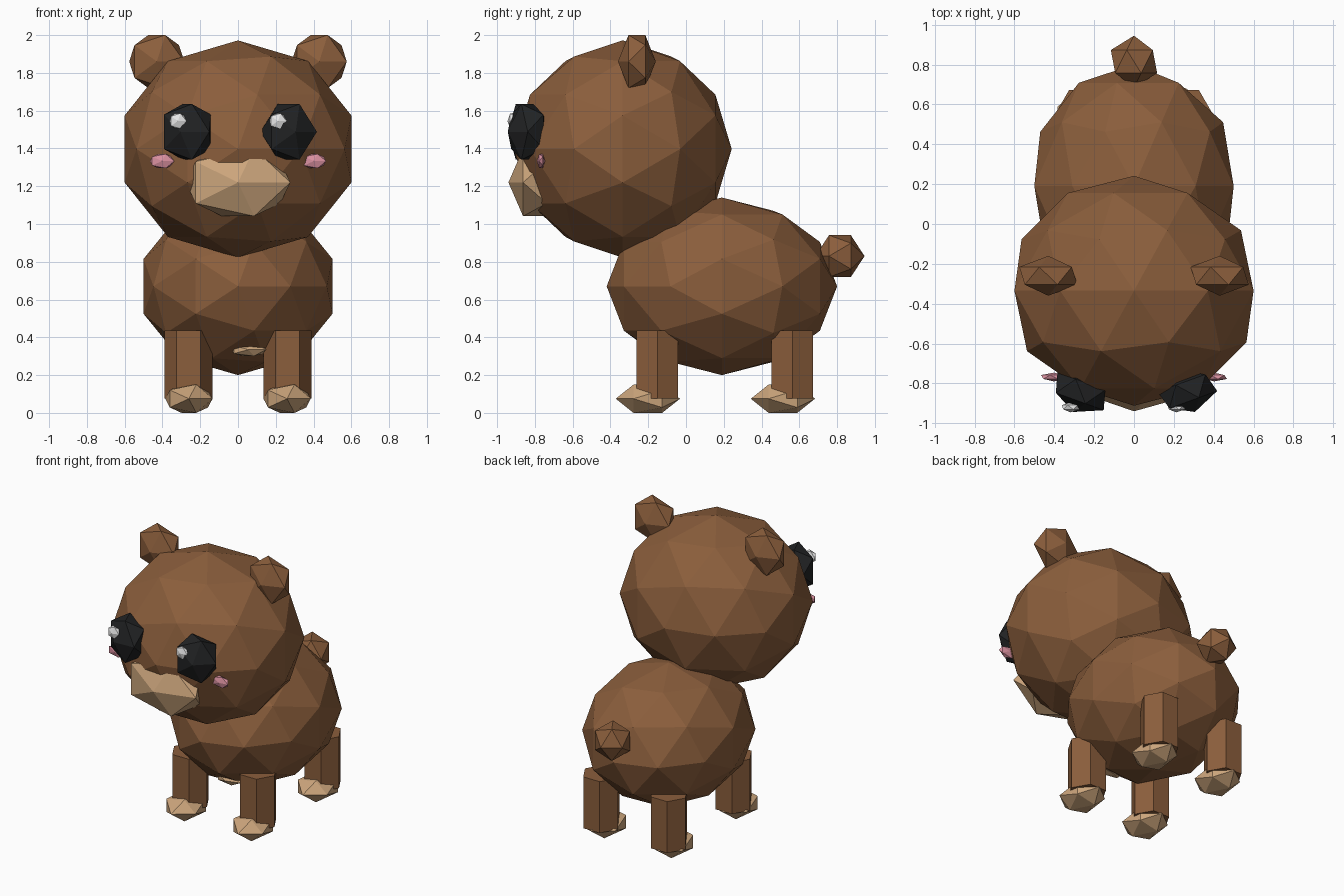
import bpy, math
from mathutils import Matrix, Vector

if "Cube" in bpy.data.objects:
    bpy.data.objects.remove(bpy.data.objects["Cube"])


def material(name, rgb):
    m = bpy.data.materials.new(name)
    m.diffuse_color = (*rgb, 1)
    m.use_nodes = True
    m.node_tree.nodes["Principled BSDF"].inputs["Base Color"].default_value = m.diffuse_color
    return m


BROWN = material("brown fur", (0.258, 0.112, 0.045))
TAN = material("tan fur", (0.60, 0.375, 0.20))
BLACK = material("black", (0.015, 0.016, 0.017))
WHITE = material("white", (0.8, 0.8, 0.8))
PINK = material("pink", (0.70, 0.28, 0.35))


def ball(name, center, radii, mat, detail=1, turn=0):
    """Faceted ellipsoid with its poles along y, turned about z."""
    bpy.ops.mesh.primitive_ico_sphere_add(subdivisions=detail, radius=1)
    ob = bpy.context.object
    ob.name = name
    ob.data.transform(Matrix.Translation(Vector(center))
                      @ Matrix.Rotation(math.radians(turn), 4, 'Z')
                      @ Matrix.Diagonal((*radii, 1))
                      @ Matrix.Rotation(math.pi / 2, 4, 'X'))
    ob.data.materials.append(mat)
    return ob


def leg(name, x, y):
    """Six-sided post."""
    bpy.ops.mesh.primitive_cylinder_add(vertices=6, radius=0.127, depth=0.36,
                                        location=(x, y, 0.255),
                                        rotation=(0, 0, math.radians(30)))
    ob = bpy.context.object
    ob.name = name
    ob.data.materials.append(BROWN)


# Main masses
ball("body", (0, 0.19, 0.67), (0.526, 0.61, 0.47), BROWN, 2)
ball("head", (0, -0.335, 1.397), (0.631, 0.577, 0.575), BROWN, 2)
ball("tail", (0, 0.815, 0.83), (0.13, 0.13, 0.13), BROWN)

# Muzzle and belly patch
ball("snout", (0, -0.80, 1.22), (0.31, 0.14, 0.21), TAN)
ball("belly_patch", (0.055, -0.17, 0.335), (0.105, 0.05, 0.04), TAN)

for side, s in (("left", -1), ("right", 1)):
    # Head details
    ball(side + "_ear", (0.43 * s, -0.26, 1.86), (0.163, 0.10, 0.165), BROWN)
    ball(side + "_eye", (0.268 * s, -0.84, 1.488), (0.158, 0.11, 0.173), BLACK, turn=20 * s)
    ball(side + "_eye_shine", (0.265 * s - 0.053, -0.92, 1.545), (0.05, 0.025, 0.048), WHITE)
    ball(side + "_cheek", (0.402 * s, -0.768, 1.333), (0.072, 0.022, 0.044), PINK)
    # Legs and paws
    for end, y in (("front", -0.152), ("back", 0.563)):
        leg(f"{end}_{side}_leg", 0.262 * s, y)
        ball(f"{end}_{side}_paw", (0.26 * s, y - 0.05, 0.075), (0.14, 0.17, 0.088), TAN)
